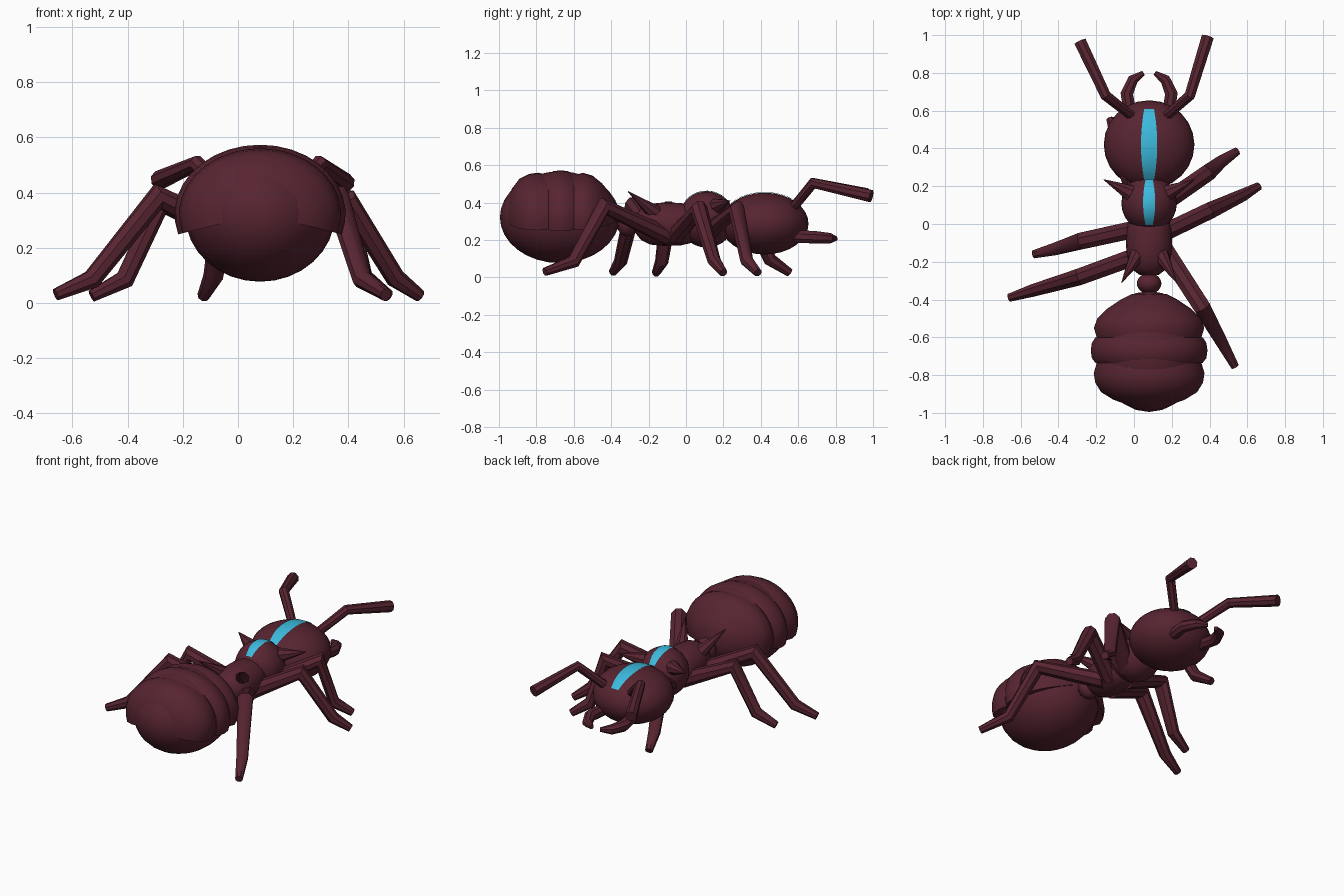
import bpy, bmesh, math
from mathutils import Vector

if "Cube" in bpy.data.objects:
    bpy.data.objects.remove(bpy.data.objects["Cube"])

CX = 0.08  # body midline


def material(name, rgb):
    m = bpy.data.materials.new(name)
    m.diffuse_color = (*rgb, 1)
    m.use_nodes = True
    m.node_tree.nodes["Principled BSDF"].inputs["Base Color"].default_value = m.diffuse_color
    return m


MAROON = material("dark_maroon", (0.095, 0.018, 0.03))
CYAN = material("cyan_stripe", (0.045, 0.49, 0.72))


def finish(name, bm, mat=MAROON, angle=40, recalc=True):
    if recalc:
        bmesh.ops.recalc_face_normals(bm, faces=bm.faces)
    me = bpy.data.meshes.new(name)
    bm.to_mesh(me)
    bm.free()
    ob = bpy.data.objects.new(name, me)
    bpy.context.collection.objects.link(ob)
    me.materials.append(mat)
    bpy.ops.object.select_all(action='DESELECT')
    ob.select_set(True)
    bpy.context.view_layer.objects.active = ob
    bpy.ops.object.shade_smooth_by_angle(angle=math.radians(angle))
    return ob


def bridge(bm, rings, closed):
    for a, b in zip(rings, rings[1:]):
        n = len(a)
        for i in range(n if closed else n - 1):
            j = (i + 1) % n
            bm.faces.new((a[i], a[j], b[j], b[i]))


def ellipsoid(name, center, radii):
    bm = bmesh.new()
    bmesh.ops.create_uvsphere(bm, u_segments=24, v_segments=16, radius=1)
    for v in bm.verts:
        v.co = Vector(center) + Vector(a * b for a, b in zip(v.co, radii))
    return finish(name, bm)


def tube(name, pts, radii, sides=8):
    """Tapered jointed limb with capped ends."""
    bm = bmesh.new()
    pts = [Vector(p) for p in pts]
    rings = []
    for i, p in enumerate(pts):
        d0 = (p - pts[i - 1]).normalized() if i else Vector()
        d1 = (pts[i + 1] - p).normalized() if i < len(pts) - 1 else Vector()
        t = (d0 + d1).normalized()
        side = t.cross(Vector((0, 0, 1))).normalized()
        up = side.cross(t)
        ring = []
        for k in range(sides):
            a = 2 * math.pi * (k + 0.5) / sides
            ring.append(bm.verts.new(p + radii[i] * (side * math.cos(a) + up * math.sin(a))))
        rings.append(ring)
    bridge(bm, rings, True)
    bm.faces.new(rings[0])
    bm.faces.new(rings[-1])
    return finish(name, bm)


def lathe_y(name, profile, cz, zscale, arc=None):
    """Profile of (y, half width) turned round the body axis; arc leaves an open shell."""
    bm = bmesh.new()
    rings = []
    for y, r in profile:
        if arc:
            steps = [(math.radians(-arc + (180 + 2 * arc) * k / 20), 1) for k in range(21)]
            steps = [(steps[0][0], 0.82)] + steps + [(steps[-1][0], 0.82)]
        else:
            steps = [(2 * math.pi * k / 20, 1) for k in range(20)]
        rings.append([bm.verts.new((CX + r * s * math.cos(a), y, cz + r * s * zscale * math.sin(a)))
                      for a, s in steps])
    bridge(bm, rings, not arc)
    bm.faces.new(rings[0])
    bm.faces.new(rings[-1])
    return finish(name, bm)


def stripe(name, center, radii, y0, y1, half):
    """Thin painted plate that hugs the top of an ellipsoid."""
    bm = bmesh.new()
    rings = []
    for i in range(13):
        y = y0 + (y1 - y0) * i / 12
        w = half * (1 - 0.4 * (abs(i - 6) / 6) ** 2)
        row = []
        for k in range(-2, 3):
            x = w * k / 2
            q = 1 - (x / radii[0]) ** 2 - ((y - center[1]) / radii[1]) ** 2
            row.append(bm.verts.new((center[0] + x, y, center[2] + radii[2] * math.sqrt(max(q, 0)) + 0.004)))
        rings.append(row)
    bridge(bm, rings, False)
    for f in bm.faces:
        f.normal_update()
        if f.normal.z < 0:
            f.normal_flip()
    return finish(name, bm, CYAN, recalc=False)


# Head and front thorax with their stripes
head_c, head_r = (CX, 0.42, 0.288), (0.24, 0.235, 0.165)
thorax_c, thorax_r = (CX, 0.11, 0.31), (0.147, 0.15, 0.15)
ellipsoid("head", head_c, head_r)
ellipsoid("front_thorax", thorax_c, thorax_r)
stripe("head_stripe", head_c, head_r, 0.23, 0.61, 0.043)
stripe("thorax_stripe", thorax_c, thorax_r, -0.005, 0.235, 0.032)

# Rear thorax and waist
lathe_y("rear_thorax", [(0.06, 0.07), (0.03, 0.105), (-0.03, 0.12), (-0.12, 0.122), (-0.19, 0.115),
                        (-0.24, 0.09), (-0.27, 0.05)], 0.285, 0.95)
ellipsoid("waist_node", (CX, -0.315, 0.29), (0.065, 0.055, 0.07))
tube("waist_stem", [(CX, -0.24, 0.28), (CX, -0.42, 0.3)], [0.04, 0.04])

# Abdomen with overlapping back plates
ellipsoid("abdomen", (CX, -0.675, 0.322), (0.272, 0.32, 0.245))
plates = {
    "rear_plate": [(-0.955, 0.12), (-0.93, 0.19), (-0.89, 0.255), (-0.84, 0.286), (-0.79, 0.294), (-0.735, 0.278)],
    "middle_plate": [(-0.735, 0.285), (-0.71, 0.304), (-0.67, 0.31), (-0.63, 0.304), (-0.6, 0.285)],
    "front_plate": [(-0.6, 0.278), (-0.55, 0.293), (-0.5, 0.275), (-0.45, 0.225), (-0.40, 0.15), (-0.37, 0.09)],
}
for name, prof in plates.items():
    lathe_y(name, prof, 0.322, 0.81, arc=17)

# Mirrored jaws, spines
for s, side in ((-1, "left"), (1, "right")):
    tube(side + "_jaw", [(CX + s * 0.10, 0.58, 0.22), (CX + s * 0.118, 0.69, 0.215),
                         (CX + s * 0.085, 0.765, 0.21), (CX + s * 0.03, 0.80, 0.208)],
         [0.036, 0.036, 0.03, 0.013])
    tube(side + "_front_spine", [(CX + s * 0.10, 0.165, 0.38), (CX + s * 0.24, 0.235, 0.41)], [0.045, 0.002])
    tube(side + "_rear_spine", [(CX + s * 0.06, -0.16, 0.34), (CX + s * 0.145, -0.31, 0.46)], [0.045, 0.002])

# Feelers
tube("left_feeler", [(-0.01, 0.57, 0.37), (-0.15, 0.68, 0.505), (-0.285, 0.965, 0.445)], [0.026, 0.03, 0.035])
tube("right_feeler", [(0.17, 0.57, 0.37), (0.295, 0.68, 0.505), (0.39, 0.99, 0.435)], [0.026, 0.03, 0.035])

# Legs: hip, knee, ankle, foot
legs = {
    "right_front_leg": [(0.13, 0.09, 0.22), (0.39, 0.27, 0.365), (0.455, 0.325, 0.09), (0.545, 0.385, 0.025)],
    "right_middle_leg": [(0.13, -0.06, 0.22), (0.40, 0.07, 0.365), (0.57, 0.15, 0.09), (0.66, 0.2, 0.025)],
    "right_hind_leg": [(0.14, -0.10, 0.22), (0.36, -0.44, 0.38), (0.45, -0.60, 0.085), (0.535, -0.755, 0.03)],
    "left_front_leg": [(0.03, 0.08, 0.22), (-0.05, 0.32, 0.35), (-0.09, 0.45, 0.095), (-0.125, 0.555, 0.025)],
    "left_middle_leg": [(0.04, -0.02, 0.22), (-0.28, -0.09, 0.365), (-0.41, -0.13, 0.085), (-0.53, -0.16, 0.025)],
    "left_hind_leg": [(0.04, -0.16, 0.22), (-0.29, -0.28, 0.385), (-0.53, -0.35, 0.085), (-0.66, -0.39, 0.03)],
}
for name, p in legs.items():
    tube(name, p, [0.05, 0.048, 0.036, 0.023])
